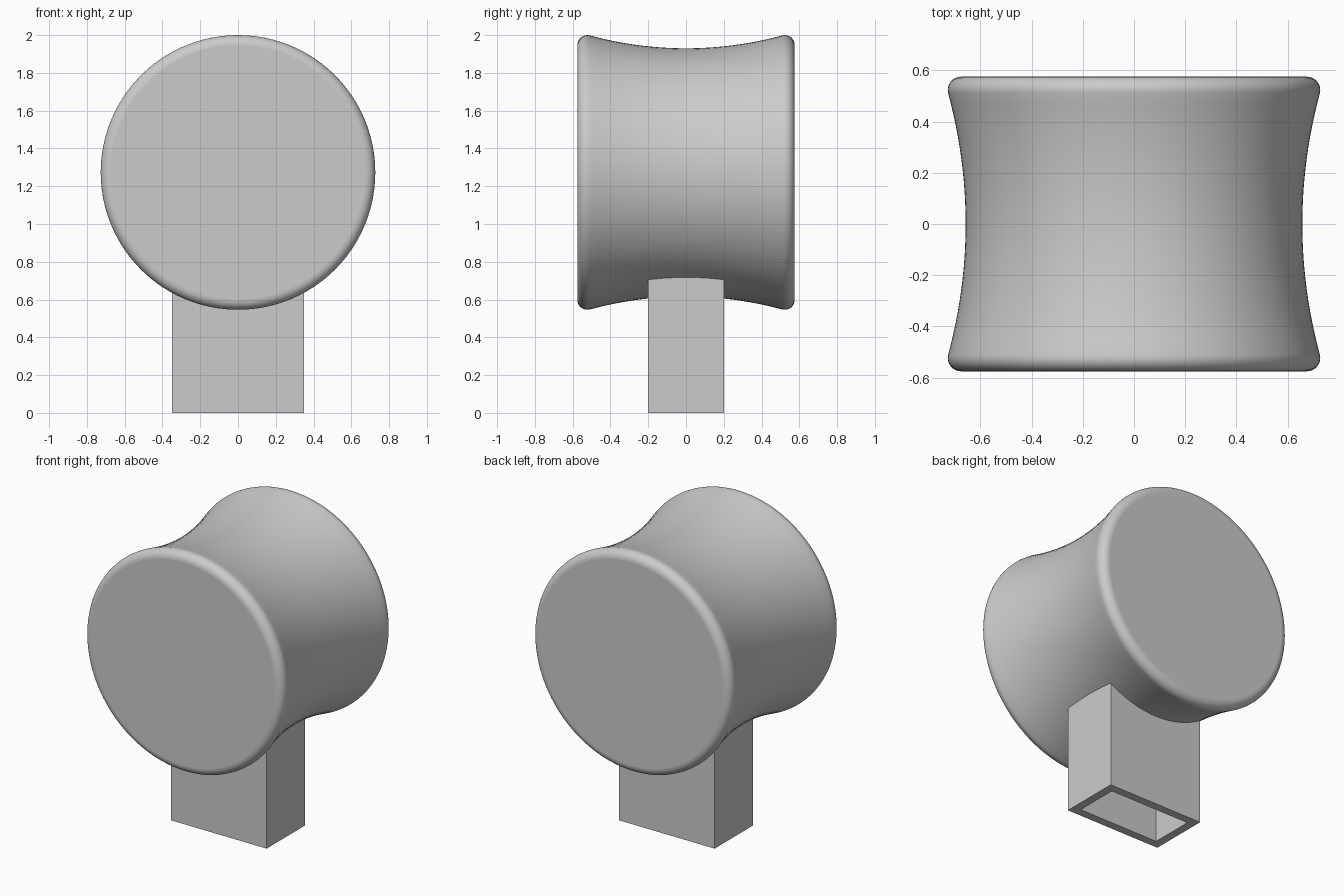
import bpy, bmesh, math

cube = bpy.data.objects.get("Cube")
if cube:
    bpy.data.objects.remove(cube, do_unlink=True)

grey = bpy.data.materials.new("plain grey")
grey.use_nodes = True
colour = (0.6, 0.6, 0.6, 1)
grey.diffuse_color = colour
grey.node_tree.nodes["Principled BSDF"].inputs["Base Color"].default_value = colour


def add_object(name, bm):
    bmesh.ops.recalc_face_normals(bm, faces=bm.faces)
    mesh = bpy.data.meshes.new(name)
    bm.to_mesh(mesh)
    bm.free()
    mesh.materials.append(grey)
    obj = bpy.data.objects.new(name, mesh)
    bpy.context.collection.objects.link(obj)
    return obj


# Spool head: concave waist, rounded rims and flat ends, turned about y
CENTRE_Z, RIM, WAIST, HALF, FILLET = 1.273, 0.727, 0.657, 0.575, 0.052
half_profile = []
tilt = math.radians(14.5)
cy, cr = HALF - FILLET, RIM - FILLET
edge_y, edge_r = cy - FILLET * math.sin(tilt), cr + FILLET * math.cos(tilt)
for i in range(12):
    t = i / 12
    half_profile.append((edge_y * t, WAIST + (edge_r - WAIST) * t * t))
for i in range(9):
    a = -tilt + (math.pi / 2 + tilt) * i / 8
    half_profile.append((cy + FILLET * math.sin(a), cr + FILLET * math.cos(a)))
profile = [(-y, r) for y, r in half_profile[:0:-1]] + half_profile

SEGMENTS = 96
bm = bmesh.new()
rings = []
for y, r in profile:
    angles = [2 * math.pi * k / SEGMENTS for k in range(SEGMENTS)]
    rings.append([bm.verts.new((r * math.cos(a), y, CENTRE_Z + r * math.sin(a)))
                  for a in angles])
for a, b in zip(rings, rings[1:]):
    for k in range(SEGMENTS):
        n = (k + 1) % SEGMENTS
        bm.faces.new((a[k], a[n], b[n], b[k]))
bm.faces.new(rings[0])
bm.faces.new(rings[-1])
head = add_object("spool_head", bm)
for poly in head.data.polygons:
    poly.use_smooth = len(poly.vertices) == 4

# Hollow rectangular socket, open below and running up into the head
X, Y, TOP, WALL = 0.35, 0.2, 0.78, 0.055
bm = bmesh.new()


def rectangle(x, y, z):
    return [bm.verts.new((sx * x, sy * y, z))
            for sx, sy in ((-1, -1), (1, -1), (1, 1), (-1, 1))]


loops = [rectangle(X, Y, 0), rectangle(X, Y, TOP),
         rectangle(X - WALL, Y - WALL, TOP), rectangle(X - WALL, Y - WALL, 0)]
for i in range(4):
    a, b = loops[i], loops[(i + 1) % 4]
    for k in range(4):
        n = (k + 1) % 4
        bm.faces.new((a[k], a[n], b[n], b[k]))
add_object("hollow_socket", bm)
